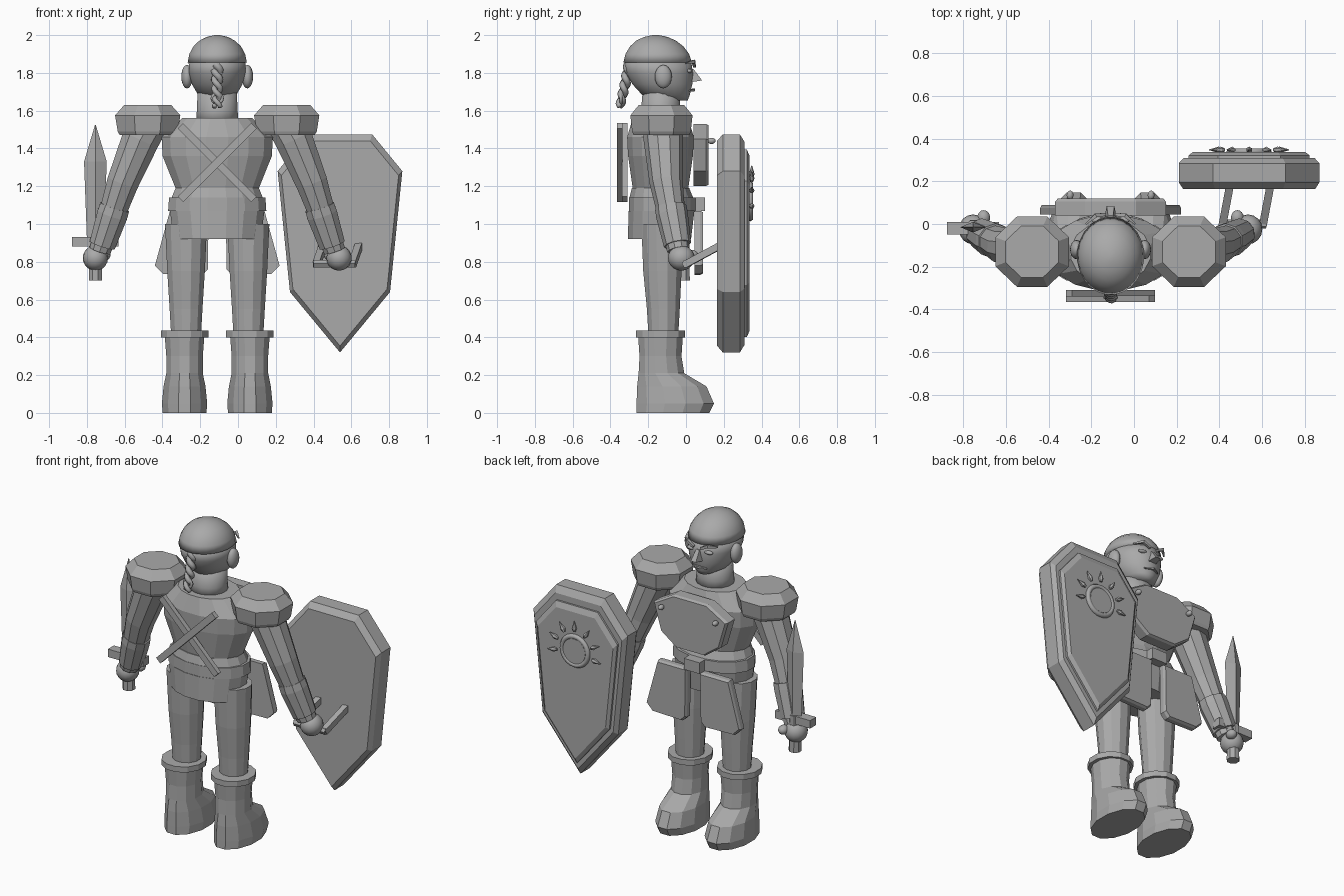
import bpy, bmesh, math
from mathutils import Vector, Matrix

if "Cube" in bpy.data.objects:
    bpy.data.objects.remove(bpy.data.objects["Cube"])

CX = -0.11  # symmetry line of the body
grey = bpy.data.materials.new("plain grey")
grey.diffuse_color = (0.4, 0.4, 0.4, 1)
grey.use_nodes = True
grey.node_tree.nodes["Principled BSDF"].inputs["Base Color"].default_value = grey.diffuse_color


def finish(name, bm, smooth=False, pair=False):
    """Turn a bmesh into an object; pair adds a copy mirrored about the body line."""
    bmesh.ops.recalc_face_normals(bm, faces=bm.faces)
    for mirrored in ([False, True] if pair else [False]):
        if mirrored:
            for v in bm.verts:
                v.co.x = 2 * CX - v.co.x
            bmesh.ops.reverse_faces(bm, faces=bm.faces)
        full = (("right_" if mirrored else "left_") if pair else "") + name
        me = bpy.data.meshes.new(full)
        bm.to_mesh(me)
        me.materials.append(grey)
        for p in me.polygons:
            p.use_smooth = smooth
        bpy.context.collection.objects.link(bpy.data.objects.new(full, me))
    bm.free()


def skin(name, rings, **kw):
    """Closed surface through rings of equal point count."""
    bm = bmesh.new()
    vs = [[bm.verts.new(p) for p in r] for r in rings]
    n = len(vs[0])
    for a, b in zip(vs, vs[1:]):
        for i in range(n):
            bm.faces.new((a[i], a[(i + 1) % n], b[(i + 1) % n], b[i]))
    bm.faces.new(vs[0])
    bm.faces.new(vs[-1])
    finish(name, bm, **kw)


def loft(name, rows, cx=CX, n=12, **kw):
    """Stacked ellipses, rows of (z, y centre, x radius, y radius)."""
    angs = [2 * math.pi * (i + 0.5) / n for i in range(n)]
    skin(name, [[(cx + rx * math.cos(a), cy + ry * math.sin(a), z) for a in angs]
                for z, cy, rx, ry in rows], **kw)


def tube(name, pts, radii, n=8, **kw):
    """Round or square-sided tube through points."""
    pts = [Vector(p) for p in pts]
    rings = []
    for i, p in enumerate(pts):
        d = (pts[min(i + 1, len(pts) - 1)] - pts[max(i - 1, 0)]).normalized()
        ref = Vector((0, 1, 0)) if abs(d.y) < 0.8 else Vector((0, 0, 1))
        u = d.cross(ref).normalized()
        w = d.cross(u)
        rings.append([p + radii[i] * (math.cos(a) * u + math.sin(a) * w)
                      for a in (2 * math.pi * (k + 0.5) / n for k in range(n))])
    skin(name, rings, **kw)


def ball(name, c, r, **kw):
    bm = bmesh.new()
    bmesh.ops.create_uvsphere(bm, u_segments=16, v_segments=10, radius=1,
                              matrix=Matrix.Translation(c) @ Matrix.Diagonal((*r, 1)))
    finish(name, bm, smooth=True, **kw)


def box(name, c, s, rot=Matrix(), **kw):
    bm = bmesh.new()
    bmesh.ops.create_cube(bm, size=1, matrix=Matrix.Translation(c) @ rot @ Matrix.Diagonal((*s, 1)))
    finish(name, bm, **kw)


def plate(name, poly, layers, **kw):
    """Upright plate from an (x, z) outline; layers of (y, scale about its centre)."""
    mx = (min(p[0] for p in poly) + max(p[0] for p in poly)) / 2
    mz = (min(p[1] for p in poly) + max(p[1] for p in poly)) / 2
    skin(name, [[(mx + (x - mx) * s, y, mz + (z - mz) * s) for x, z in poly]
                for y, s in layers], **kw)


def ring(name, c, R, r):
    bm = bmesh.new()
    grid = []
    for i in range(24):
        a = math.tau * i / 24
        grid.append([bm.verts.new((c[0] + (R + r * math.cos(b)) * math.cos(a), c[1] + r * math.sin(b),
                                   c[2] + (R + r * math.cos(b)) * math.sin(a)))
                     for b in (math.tau * j / 6 for j in range(6))])
    for i in range(24):
        for j in range(6):
            k, m = (i + 1) % 24, (j + 1) % 6
            bm.faces.new((grid[i][j], grid[k][j], grid[k][m], grid[i][m]))
    finish(name, bm, smooth=True)


# Head: face, skull cap, neck, ears
loft("face", [(1.655, -.06, .05, .07), (1.68, -.105, .10, .125), (1.74, -.125, .135, .16),
              (1.80, -.14, .15, .178), (1.87, -.15, .153, .178)], n=24, smooth=True)
loft("skull", [(1.855, -.15, .158, .183), (1.90, -.152, .149, .170), (1.94, -.155, .127, .143),
               (1.97, -.158, .096, .107), (1.99, -.16, .057, .064), (2.0, -.16, .015, .017)],
     n=24, smooth=True)
loft("neck", [(1.54, -.135, .115, .11), (1.60, -.135, .11, .105), (1.72, -.13, .105, .10)], n=16, smooth=True)
ball("ear", (CX - .16, -.12, 1.78), (.03, .045, .062), pair=True)

# Face details: brows, eyes, nose, mouth
tube("brow", [(CX - .025, .045, 1.835), (CX - .07, .04, 1.86), (CX - .115, 0, 1.85)],
     [.01, .013, .005], n=4, pair=True)
ball("eye", (CX - .06, .018, 1.81), (.03, .015, .012), pair=True)
skin("nose", [[(CX - .012, .02, 1.82), (CX + .012, .02, 1.82), (CX + .012, .04, 1.82), (CX - .012, .04, 1.82)],
              [(CX - .03, .02, 1.75), (CX + .03, .02, 1.75), (CX + .018, .085, 1.76), (CX - .018, .085, 1.76)]])
tube("mouth", [(CX - .05, .02, 1.705), (CX, .04, 1.71), (CX + .05, .02, 1.705)], [.005, .01, .005], n=4)

# Braid: two strands wound around each other, tied with a ring
for s in range(2):
    pts, rad = [], []
    for i in range(29):
        t = i / 28
        a = t * 5 * math.pi + s * math.pi
        pts.append((CX + .016 * math.cos(a), -.295 - .055 * t + .013 * math.sin(a), 1.86 - .24 * t))
        rad.append(.021 - .007 * t)
    tube("braid_strand_%d" % (s + 1), pts, rad, n=6, smooth=True)
ring("braid_ring", (CX, -.345, 1.665), .026, .009)

# Torso, belt and hip guard
loft("torso", [(1.10, -.135, .22, .15), (1.19, -.135, .225, .15), (1.36, -.135, .295, .175),
               (1.46, -.135, .30, .18), (1.56, -.135, .19, .15)], n=16)
loft("waistband", [(1.05, -.13, .25, .175), (1.13, -.13, .25, .175), (1.19, -.135, .225, .155)], n=16)
loft("belt", [(1.07, -.125, .265, .18), (1.14, -.125, .26, .18)], n=16)
loft("hip_guard", [(.92, -.14, .235, .17), (1.07, -.13, .255, .178)], n=16)
box("buckle", (CX, .075, 1.105), (.11, .05, .07))

# Chest plate with rivets and hanging thigh plates
half = [(.10, 1.20), (.21, 1.28), (.26, 1.45), (.12, 1.53)]
plate("chest_plate", [(CX + x, z) for x, z in half] + [(CX - x, z) for x, z in reversed(half)],
      [(.04, 1), (.105, 1), (.12, .95)])
ball("chest_rivet", (CX - .19, .135, 1.44), (.016, .022, .016), pair=True)
plate("thigh_plate", [(CX - x, z) for x, z in
      [(.045, 1.07), (.25, 1.07), (.33, .78), (.285, .735), (.08, .73), (.05, .76)]],
      [(.045, 1), (.075, 1), (.09, .95)], pair=True)

# Crossed sticks on the back
for s, y in ((1, -.325), (-1, -.35)):
    box("back_stick_%d" % (1 if s > 0 else 2), (CX, y, 1.325), (.55, .03, .04),
        Matrix.Rotation(s * math.radians(45), 4, 'Y'))

# Shoulder guards and arms
loft("shoulder_guard", [(1.47, -.13, .16, .16), (1.49, -.13, .172, .168), (1.575, -.13, .187, .178),
                        (1.63, -.13, .135, .13)], cx=-.478, n=8, pair=True)
tube("arm", [(-.45, -.125, 1.56), (-.515, -.12, 1.45), (-.61, -.105, 1.22), (-.66, -.08, 1.07), (-.73, -.04, .86)],
     [.10, .105, .088, .075, .06], n=10, pair=True)
tube("cuff", [(-.652, -.08, 1.09), (-.665, -.075, 1.05), (-.718, -.045, .89)], [.083, .085, .073], n=10, pair=True)
ball("hand", (-.755, -.025, .82), (.067, .07, .067), pair=True)
ball("thumb", (-.705, .03, .835), (.03, .035, .028), pair=True)

# Legs and boots
loft("leg", [(.38, -.12, .08, .08), (.55, -.12, .09, .09), (.75, -.125, .103, .105),
             (1.0, -.13, .115, .11)], cx=-.275, n=12, pair=True)
loft("boot", [(0, -.07, .12, .20), (.05, -.057, .124, .212), (.14, -.075, .115, .19), (.21, -.13, .10, .125),
              (.30, -.135, .10, .115), (.40, -.135, .108, .122)], cx=-.283, n=12, pair=True)
loft("boot_cuff", [(.40, -.135, .13, .135), (.435, -.135, .13, .135)], cx=-.283, n=12, pair=True)

# Sword
SX, SY = -.755, -.015
tube("sword_grip", [(SX, SY, .70), (SX, SY, .93)], [.038, .035], n=8)
box("sword_guard", (SX, SY - .005, .905), (.245, .06, .05))
skin("sword_blade", [[(SX - w, SY, z), (SX, SY - t, z), (SX + w, SY, z), (SX, SY + t, z)]
                     for z, w, t in ((.92, .045, .025), (1.33, .06, .025), (1.525, .002, .002))])

# Shield: bevelled slab, raised panel, sun emblem
QX = .54
side = [(0, .32), (.265, .64), (.33, 1.28), (.17, 1.475)]
outline = [(QX + x, z) for x, z in side] + [(QX - x, z) for x, z in reversed(side[1:])]
plate("shield", outline, [(.165, .94), (.195, 1), (.285, 1), (.31, .93)])
plate("shield_panel", outline, [(.30, .86), (.322, .86), (.337, .80)])
EZ = 1.12
ring("emblem_ring", (QX, .34, EZ), .09, .016)
tube("emblem_disc", [(QX, .32, EZ), (QX, .35, EZ)], [.082, .078], n=24)
for i in range(7):
    a = math.radians(-10 + i * 200 / 6)
    tube("emblem_ray_%d" % (i + 1), [(QX + r * math.cos(a), .348, EZ + r * math.sin(a)) for r in (.125, .145, .19)],
         [.008, .015, .002], n=6)

# Shield handle
tube("handle_grip", [(.40, 0, .79), (.62, 0, .79)], [.022, .022], n=6)
for i, x in enumerate((.415, .605)):
    tube("handle_strut_%d" % (i + 1), [(x, -.005, .785), (x + .035, .18, .885)], [.026, .026], n=4)
